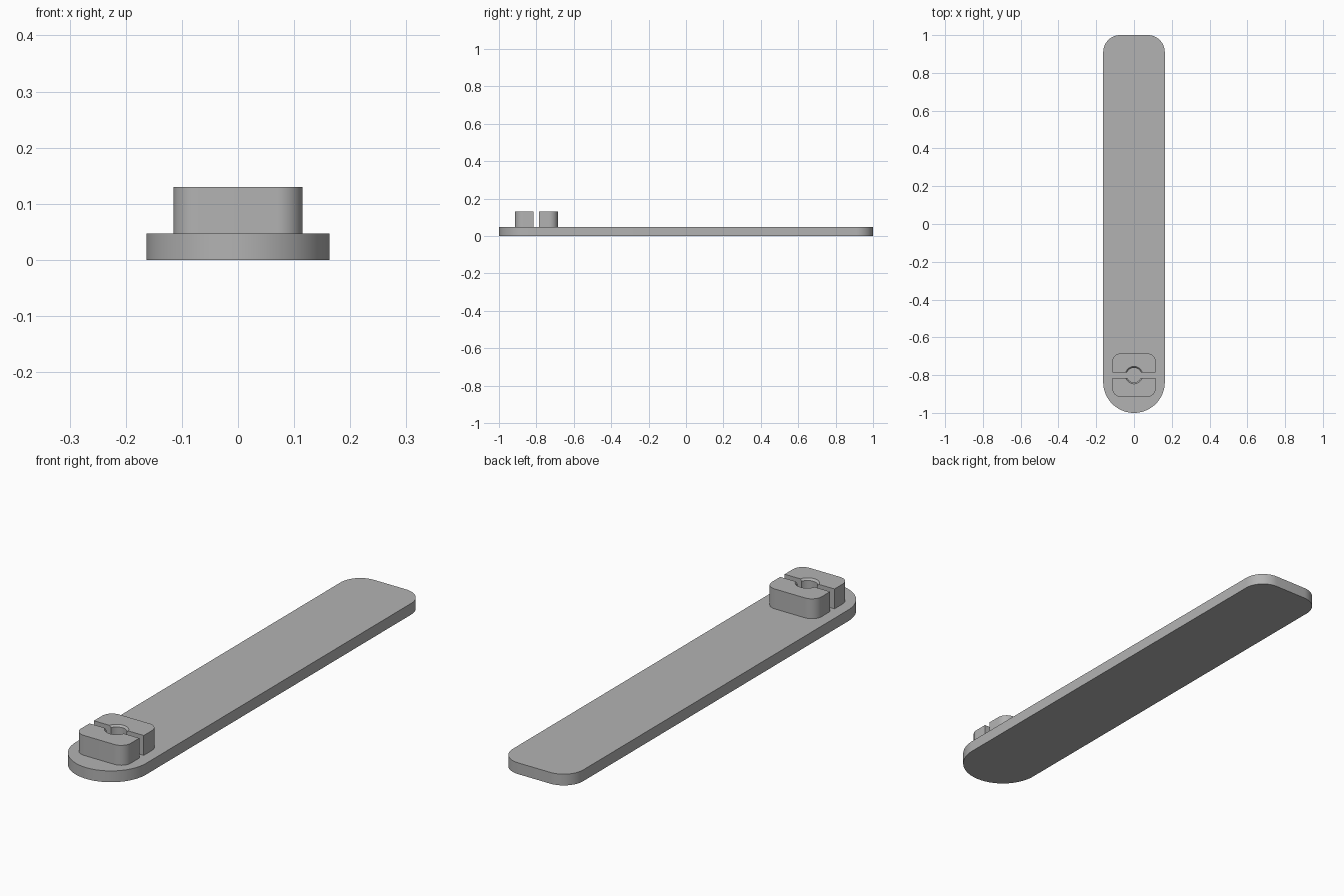
import bpy, bmesh
from math import sin, cos, asin, pi, radians

if "Cube" in bpy.data.objects:
    bpy.data.objects.remove(bpy.data.objects["Cube"], do_unlink=True)

grey = bpy.data.materials.new("plain grey")
grey.use_nodes = True
colour = (0.45, 0.45, 0.45, 1)
grey.diffuse_color = colour
grey.node_tree.nodes["Principled BSDF"].inputs["Base Color"].default_value = colour


def arc(cx, cy, r, start, end, steps):
    return [(cx + r * cos(start + (end - start) * i / steps),
             cy + r * sin(start + (end - start) * i / steps)) for i in range(steps + 1)]


def loft(name, levels):
    """Skin matching outlines stacked at increasing heights."""
    bm = bmesh.new()
    rings = [[bm.verts.new((x, y, z)) for x, y in outline] for z, outline in levels]
    for low, high in zip(rings, rings[1:]):
        for i in range(len(low)):
            j = (i + 1) % len(low)
            bm.faces.new((low[i], low[j], high[j], high[i]))
    bm.faces.new(rings[0])
    bm.faces.new(rings[-1])
    bmesh.ops.recalc_face_normals(bm, faces=bm.faces)
    mesh = bpy.data.meshes.new(name)
    bm.to_mesh(mesh)
    bm.free()
    mesh.materials.append(grey)
    obj = bpy.data.objects.new(name, mesh)
    bpy.context.collection.objects.link(obj)
    bpy.ops.object.select_all(action="DESELECT")
    obj.select_set(True)
    bpy.context.view_layer.objects.active = obj
    bpy.ops.object.shade_smooth_by_angle(angle=radians(30))
    return obj


# Long plate: full round at the front, rounded corners at the back
half, thick, corner = 0.163, 0.047, 0.09
plate = (arc(0, half - 1, half, pi, 2 * pi, 48)
         + arc(half - corner, 1 - corner, corner, 0, pi / 2, 16)
         + arc(corner - half, 1 - corner, corner, pi / 2, pi, 16))
loft("base_plate", [(0, plate), (thick, plate)])

# Split clamp block: two jaws around a chamfered round hole
centre, gap, size, fillet, top = -0.8, 0.0145, 0.115, 0.045, 0.13


def jaw_outline(side, hole):
    a = asin(gap / hole)
    pts = ([(size, gap)]
           + arc(size - fillet, size - fillet, fillet, 0, pi / 2, 12)
           + arc(fillet - size, size - fillet, fillet, pi / 2, pi, 12)
           + [(-size, gap)]
           + arc(0, 0, hole, pi - a, a, 24))
    return [(x, centre + side * y) for x, y in pts]


for name, side in (("front_jaw", -1), ("back_jaw", 1)):
    bore, rim = jaw_outline(side, 0.039), jaw_outline(side, 0.046)
    loft(name, [(thick, bore), (top - 0.008, bore), (top, rim)])
